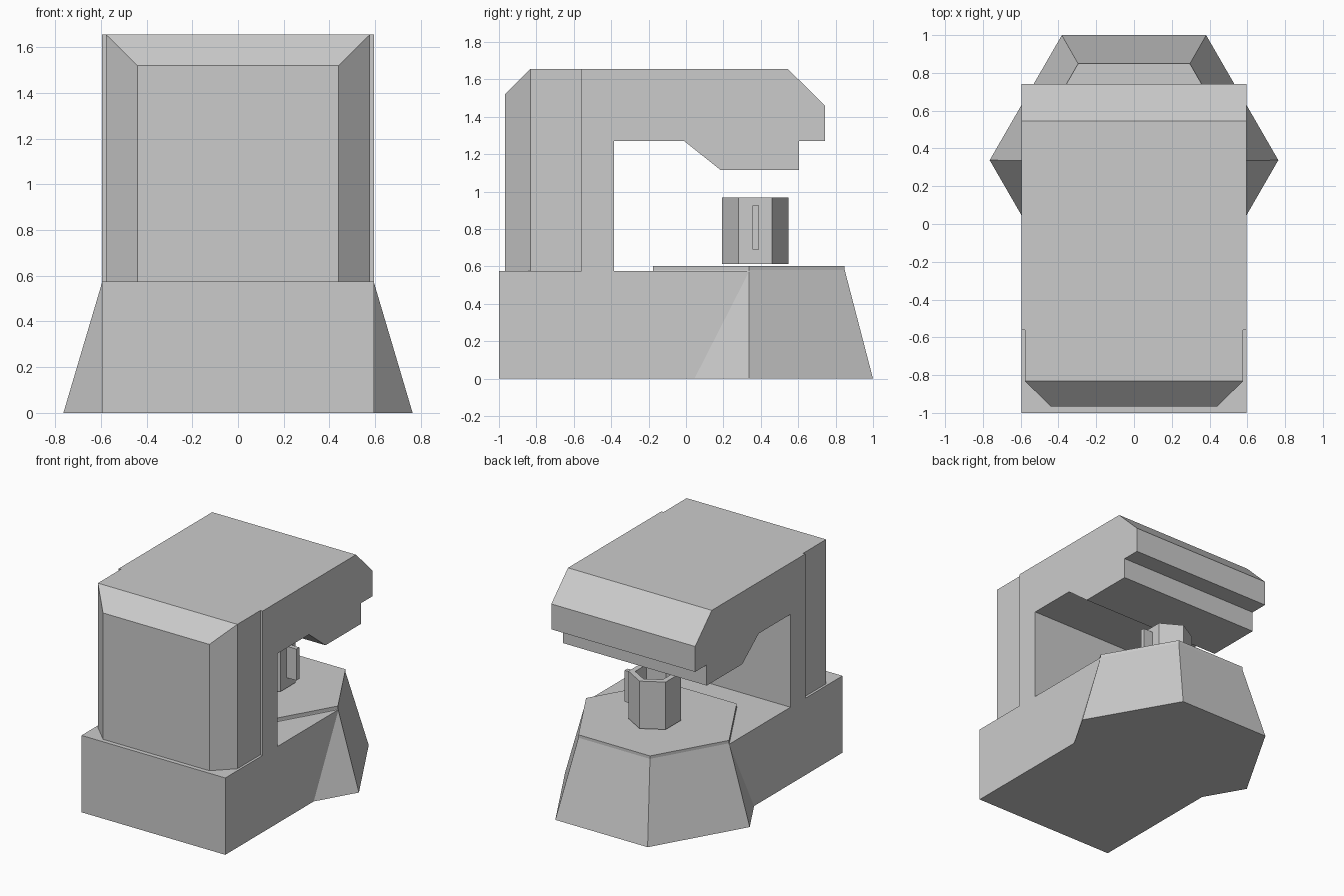
import bpy, bmesh
from math import pi, cos, sin

if "Cube" in bpy.data.objects:
    bpy.data.objects.remove(bpy.data.objects["Cube"])

W = 0.595  # half width of the body


def finish(name, bm):
    bmesh.ops.recalc_face_normals(bm, faces=bm.faces)
    me = bpy.data.meshes.new(name)
    bm.to_mesh(me)
    bm.free()
    ob = bpy.data.objects.new(name, me)
    bpy.context.collection.objects.link(ob)
    return ob


def box(name, lo, hi):
    bm = bmesh.new()
    bmesh.ops.create_cube(bm, size=1)
    for v in bm.verts:
        v.co = [(a + b) / 2 + c * (b - a) for a, b, c in zip(lo, hi, v.co)]
    return finish(name, bm)


def side_profile(name, pts, half):
    """Extrude a (y, z) outline across x."""
    bm = bmesh.new()
    f = bm.faces.new([bm.verts.new((-half, y, z)) for y, z in pts])
    ext = bmesh.ops.extrude_face_region(bm, geom=[f])['geom']
    moved = [g for g in ext if isinstance(g, bmesh.types.BMVert)]
    bmesh.ops.translate(bm, verts=moved, vec=(2 * half, 0, 0))
    return finish(name, bm)


def loft(name, rings):
    """Skin a stack of equal-length rings and cap both ends."""
    bm = bmesh.new()
    rows = [[bm.verts.new(p) for p in r] for r in rings]
    n = len(rows[0])
    for a, b in zip(rows, rows[1:]):
        for i in range(n):
            j = (i + 1) % n
            bm.faces.new((a[i], a[j], b[j], b[i]))
    bm.faces.new(rows[0][::-1])
    bm.faces.new(rows[-1])
    return finish(name, bm)


def hexagon(r, cy, z, turn=0):
    return [(r * cos(turn + k * pi / 3), cy + r * sin(turn + k * pi / 3), z)
            for k in range(6)]


# Base block and flared hexagonal foot with a short vertical lip
box("base_block", (-W, -1, 0), (W, 0.337, 0.575))
loft("hexagonal_foot", [hexagon(0.764, 0.338, 0), hexagon(0.592, 0.336, 0.58),
                        hexagon(0.592, 0.336, 0.602)])

# C-shaped column and overhanging brew head
side_profile("column_and_head", [
    (-0.56, 0.575), (-0.56, 1.655), (0.545, 1.655), (0.742, 1.46),
    (0.742, 1.27), (0.605, 1.27), (0.605, 1.115), (0.185, 1.115),
    (-0.01, 1.27), (-0.385, 1.27), (-0.385, 0.575)], W)


# Water tank with chamfered corners and chamfered upper edge
def tank_ring(z, yf, xf):
    return [(-0.577, -0.56, z if z < 1 else 1.655),
            (-0.577, -0.832, z if z < 1 else 1.655), (-xf, yf, z),
            (xf, yf, z), (0.577, -0.832, z if z < 1 else 1.655),
            (0.577, -0.56, z if z < 1 else 1.655)]


bm = bmesh.new()
low, high = ([bm.verts.new(p) for p in tank_ring(z, -0.967, 0.44)]
             for z in (0.575, 1.52))
bm.faces.new(low[::-1])
for i in range(6):
    j = (i + 1) % 6
    bm.faces.new((low[i], low[j], high[j], high[i]))
bm.faces.new((high[1], high[2], high[3], high[4]))  # sloped upper chamfer
bm.faces.new((high[0], high[1], high[4], high[5]))  # flat top
finish("water_tank", bm)

# Hollow hexagonal cup and its handle
t, cy = pi / 6, 0.371
loft("cup", [hexagon(0.178, cy, 0.613, t), hexagon(0.178, cy, 0.968, t),
             hexagon(0.132, cy, 0.968, t), hexagon(0.132, cy, 0.66, t)])
box("cup_handle", (0.145, 0.355, 0.69), (0.235, 0.389, 0.925))
